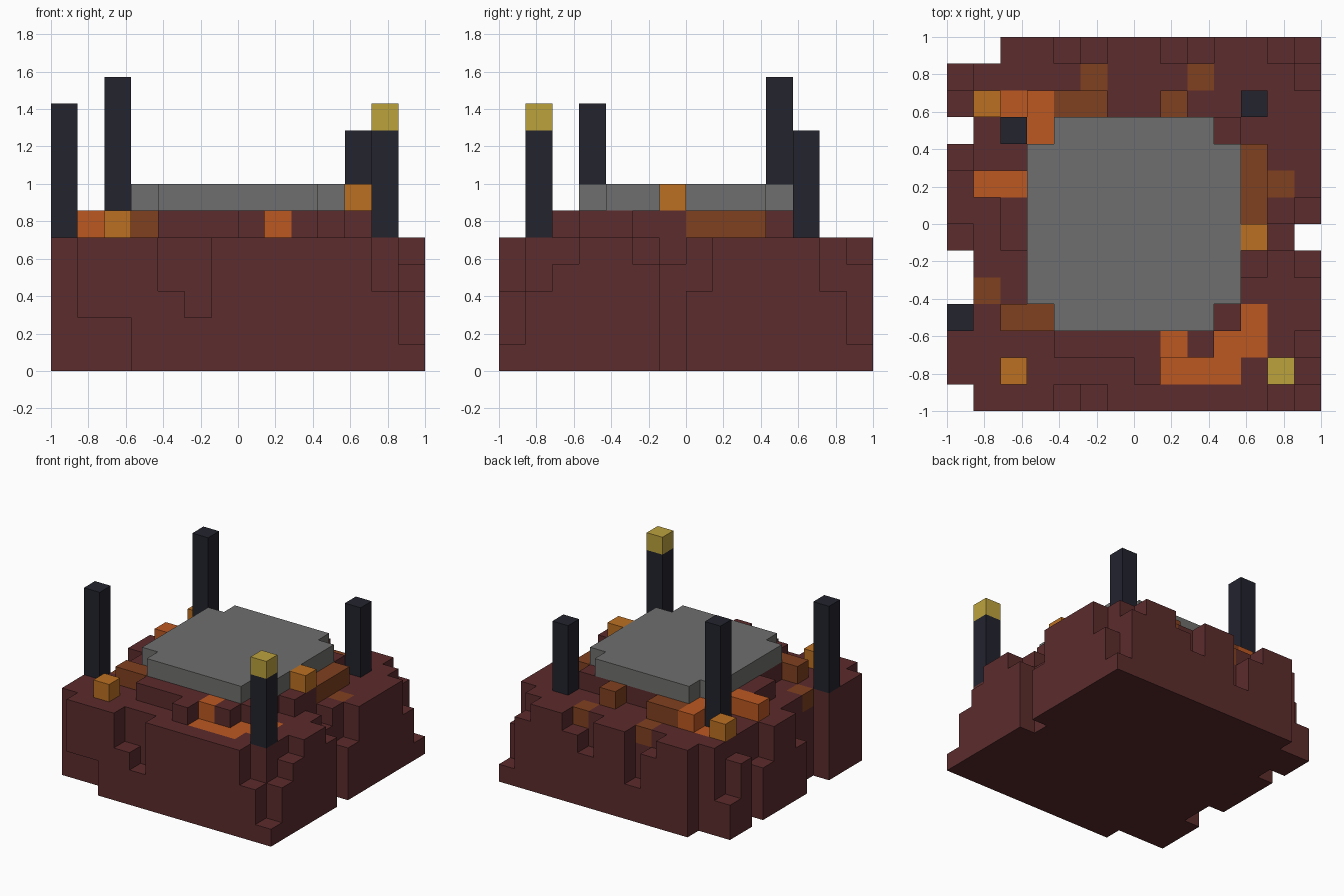
import bpy, bmesh
from mathutils import Vector

if "Cube" in bpy.data.objects:
    bpy.data.objects.remove(bpy.data.objects["Cube"], do_unlink=True)

N = 14            # blocks per side
U = 2 / N         # block size
GROUND = 5        # usual height of the rock, in blocks


def material(name, rgb):
    m = bpy.data.materials.new(name)
    m.use_nodes = True
    col = (*rgb, 1)
    m.diffuse_color = col
    bsdf = m.node_tree.nodes["Principled BSDF"]
    bsdf.inputs["Base Color"].default_value = col
    bsdf.inputs["Roughness"].default_value = 0.9
    return m


maroon = material("maroon rock", (.107, .025, .026))
grey = material("grey stone", (.159, .159, .157))
black = material("black stone", (.016, .017, .027))
yellow = material("yellow glow", (.503, .361, .048))
orange = material("orange lava", (.503, .098, .016))
amber = material("amber lava", (.503, .162, .016))
brown = material("brown ember", (.216, .051, .014))


def span(a, b, c, d, low, high):
    """Blocks from column a to b, row c to d, between two levels."""
    return {(i, j, k) for i in range(a, b + 1) for j in range(c, d + 1)
            for k in range(low, high)}


def column(i, j, low, high):
    return span(i, i, j, j, low, high)


def top_blocks(level, *spots):
    return {(i, j, level) for i, j in spots}


# Rock body: a full slab whose rim is worn down to ragged heights
rock = span(0, N - 1, 0, N - 1, 0, GROUND)
front_rim = {(0, 0): 0, (4, 0): 3, (5, 0): 2, (12, 0): 3, (13, 0): 1}
right_rim = {(13, 1): 3, (13, 2): 4, (13, 5): 4, (13, 6): 0, (12, 6): 4,
             (13, 7): 3, (13, 12): 3, (13, 13): 1}
back_rim = {(12, 13): 4, (9, 13): 4, (8, 13): 3, (5, 13): 2, (4, 13): 4,
            (1, 13): 0, (0, 13): 0}
left_rim = {(0, 12): 2, (0, 11): 4, (0, 10): 0, (0, 9): 3, (0, 6): 3,
            (0, 5): 0, (0, 4): 0}
for rim in (front_rim, right_rim, back_rim, left_rim):
    for (i, j), h in rim.items():
        rock -= column(i, j, h, GROUND)
rock -= span(1, 2, 0, 0, 0, 2)                 # undercut at the front

# Raised step of rock under the plate
rock |= span(3, 10, 3, 10, GROUND, GROUND + 1)
rock |= span(4, 7, 2, 2, GROUND, GROUND + 1)
rock |= span(11, 11, 5, 6, GROUND, GROUND + 1)
rock |= span(2, 2, 6, 7, GROUND, GROUND + 1)
rock |= top_blocks(GROUND, (7, 1), (9, 2))

# Stone plate with its four corners notched
plate = span(3, 10, 3, 10, GROUND + 1, GROUND + 2)
plate -= {(i, j, GROUND + 1) for i in (3, 10) for j in (3, 10)}

# Lava and ember blocks, some standing proud and some flush with the rock
lava = (top_blocks(GROUND, (3, 11), (3, 10), (1, 8), (2, 8), (8, 2))
        | top_blocks(GROUND - 1, (2, 11), (8, 1), (9, 1), (10, 1),
                     (10, 2), (11, 2), (11, 3)))
bright = top_blocks(GROUND, (1, 11), (2, 1)) | {(11, 6, GROUND + 1)}
ember = (top_blocks(GROUND, (4, 11), (5, 11), (8, 11), (2, 3), (3, 3),
                    (11, 7), (11, 8), (11, 9))
         | top_blocks(GROUND - 1, (5, 12), (9, 12), (12, 8), (1, 4)))
rock -= lava | bright | ember

# Pillars
parts = [("rock_body", maroon, rock), ("stone_plate", grey, plate),
         ("lava_blocks", orange, lava), ("bright_lava_blocks", amber, bright),
         ("ember_blocks", brown, ember),
         ("front_right_pillar", black, column(0, 3, GROUND, 10)),
         ("back_right_pillar", black, column(2, 10, GROUND, 11)),
         ("back_left_pillar", black, column(11, 11, GROUND, 9)),
         ("front_left_pillar", black, column(12, 1, GROUND, 9)),
         ("pillar_lamp", yellow, column(12, 1, 9, 10))]
solid = set().union(*(cells for _, _, cells in parts))


def build(name, mat, cells):
    """Make the exposed skin of a group of blocks and merge flat areas."""
    bm = bmesh.new()
    for cell in cells:
        centre = Vector(cell) + Vector((.5, .5, .5))
        for axis in range(3):
            for sign in (-1, 1):
                n = Vector((0, 0, 0))
                n[axis] = sign
                beside = tuple(int(c + d) for c, d in zip(cell, n))
                if beside in solid:
                    continue
                u = Vector((0, 0, 0))
                u[(axis + 1) % 3] = .5
                v = n.cross(u)
                mid = centre + n / 2
                ring = (mid - u - v, mid + u - v, mid + u + v, mid - u + v)
                bm.faces.new([bm.verts.new(((p.x - N / 2) * U,
                                            (p.y - N / 2) * U, p.z * U))
                              for p in ring])
    bmesh.ops.remove_doubles(bm, verts=bm.verts, dist=U / 100)
    bmesh.ops.dissolve_limit(bm, angle_limit=.01, verts=bm.verts,
                             edges=bm.edges, delimit={'NORMAL'})
    mesh = bpy.data.meshes.new(name)
    bm.to_mesh(mesh)
    bm.free()
    mesh.materials.append(mat)
    bpy.context.collection.objects.link(bpy.data.objects.new(name, mesh))


for part in parts:
    build(*part)
